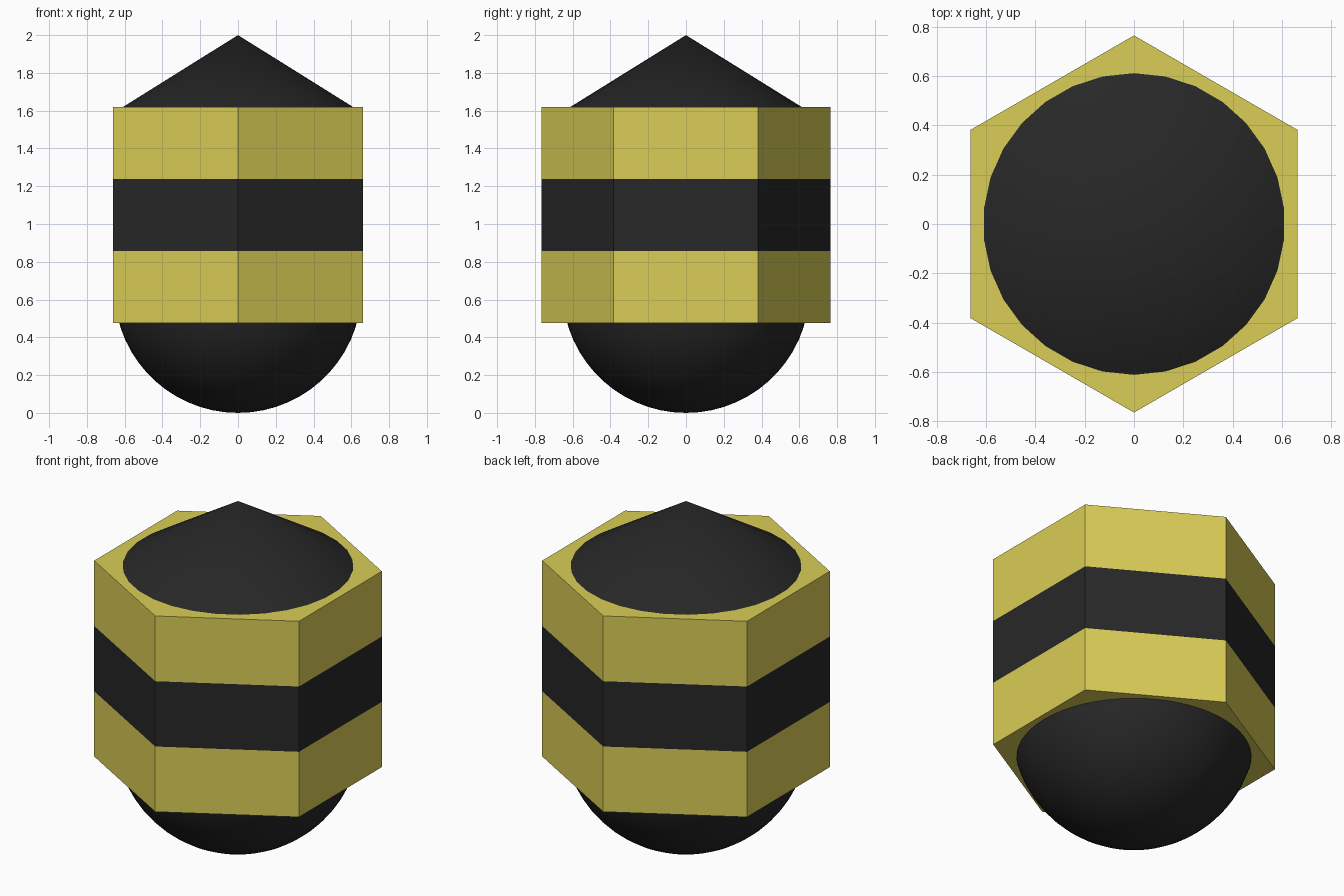
import bpy, bmesh, math

if "Cube" in bpy.data.objects:
    bpy.data.objects.remove(bpy.data.objects["Cube"])


def material(name, color):
    m = bpy.data.materials.new(name)
    m.diffuse_color = (*color, 1)
    m.use_nodes = True
    m.node_tree.nodes["Principled BSDF"].inputs["Base Color"].default_value = m.diffuse_color
    return m


yellow = material("yellow", (0.70, 0.61, 0.092))
black = material("black", (0.0203, 0.0203, 0.0203))

# Hexagonal body: stacked rings give three equal colour bands
R, Z0, Z1, BANDS = 0.765, 0.475, 1.62, 3
bm = bmesh.new()
rings = []
for b in range(BANDS + 1):
    z = Z0 + (Z1 - Z0) * b / BANDS
    rings.append([bm.verts.new((R * math.sin(math.radians(60 * i)),
                                R * math.cos(math.radians(60 * i)), z))
                  for i in range(6)])
for b in range(BANDS):
    for i in range(6):
        j = (i + 1) % 6
        f = bm.faces.new((rings[b][i], rings[b][j], rings[b + 1][j], rings[b + 1][i]))
        f.material_index = b % 2
bm.faces.new(rings[0])
bm.faces.new(rings[-1])
bmesh.ops.recalc_face_normals(bm, faces=bm.faces[:])
mesh = bpy.data.meshes.new("striped_body")
bm.to_mesh(mesh)
bm.free()
mesh.materials.append(yellow)
mesh.materials.append(black)
bpy.context.collection.objects.link(bpy.data.objects.new("striped_body", mesh))


def finish(name):
    ob = bpy.context.object
    ob.name = name
    ob.data.materials.append(black)
    bpy.ops.object.shade_smooth_by_angle(angle=math.radians(30))


# Pointed cone on top, sunk slightly into the body along its own slope
CONE_R, SINK = 0.612, 0.02
slope = CONE_R / (2 - Z1)
bpy.ops.mesh.primitive_cone_add(vertices=30, radius1=CONE_R + SINK * slope, radius2=0,
                                depth=2 - Z1 + SINK,
                                location=(0, 0, (2 + Z1 - SINK) / 2))
finish("cone_top")

# Round ball base, upper half hidden inside the body
bpy.ops.mesh.primitive_uv_sphere_add(segments=60, ring_count=30, radius=0.654,
                                     location=(0, 0, 0.654))
finish("ball_base")
